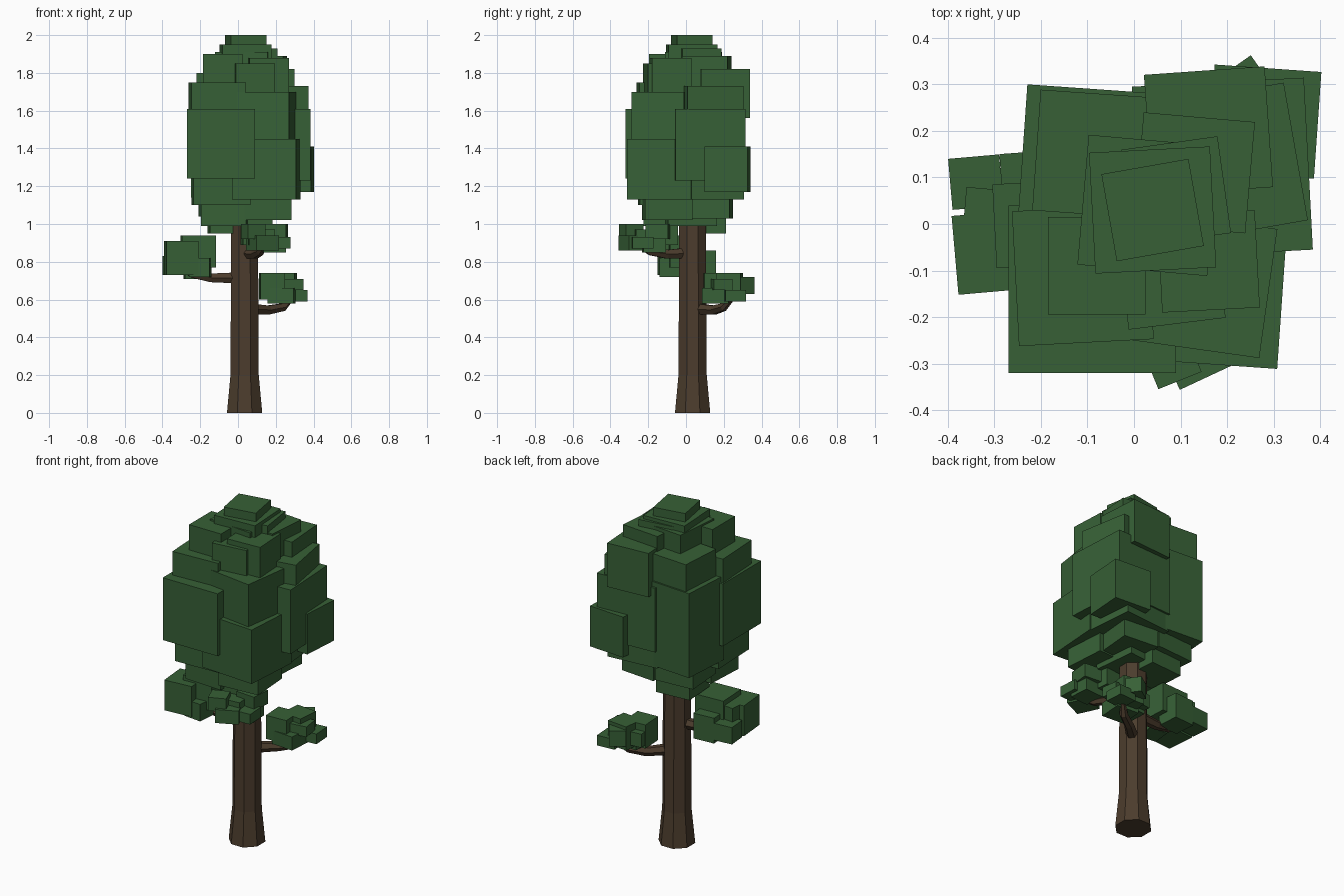
import bpy
import bmesh
from math import radians
from mathutils import Matrix, Vector

default_cube = bpy.data.objects.get("Cube")
if default_cube:
    bpy.data.objects.remove(default_cube, do_unlink=True)


def make_material(name, colour):
    material = bpy.data.materials.new(name)
    material.use_nodes = True
    material.diffuse_color = colour
    shader = material.node_tree.nodes["Principled BSDF"]
    shader.inputs["Base Color"].default_value = colour
    shader.inputs["Roughness"].default_value = 0.9
    return material


LEAF = make_material("leaf green", (0.038, 0.118, 0.037, 1))
BARK = make_material("bark brown", (0.072, 0.046, 0.026, 1))


def finish(mesh_builder, name, material):
    """Turn a bmesh into a flat-shaded object with one material."""
    bmesh.ops.recalc_face_normals(mesh_builder, faces=mesh_builder.faces)
    mesh = bpy.data.meshes.new(name)
    mesh_builder.to_mesh(mesh)
    mesh_builder.free()
    mesh.materials.append(material)
    part = bpy.data.objects.new(name, mesh)
    bpy.context.collection.objects.link(part)


def leaf_blocks(name, blocks):
    """Square blocks in hundredths: x, y, width, bottom, top; turn in degrees."""
    builder = bmesh.new()
    for x, y, width, bottom, top, turn in blocks:
        centre = Vector((x, y, (bottom + top) / 2)) / 100
        size = Vector((width, width, top - bottom)) / 100
        placement = (Matrix.Translation(centre)
                     @ Matrix.Rotation(radians(turn), 4, "Z")
                     @ Matrix.Diagonal(size).to_4x4())
        bmesh.ops.create_cube(builder, size=1, matrix=placement)
    finish(builder, name, LEAF)


def tapered_limb(name, stations, sides):
    """Loft polygon rings along stations of (centre, radius)."""
    builder = bmesh.new()
    centres = [Vector(centre) for centre, radius in stations]
    direction = centres[-1] - centres[0]
    tilt = direction.to_track_quat("Z", "Y").to_matrix().to_4x4()
    spin = Matrix.Rotation(radians(180 / sides), 4, "Z")
    rings = []
    for centre, (_, radius) in zip(centres, stations):
        ring = bmesh.ops.create_circle(
            builder, segments=sides, radius=radius,
            matrix=Matrix.Translation(centre) @ tilt @ spin)
        rings.append(ring["verts"])
    for lower, upper in zip(rings, rings[1:]):
        for i in range(sides):
            j = (i + 1) % sides
            builder.faces.new((lower[i], lower[j], upper[j], upper[i]))
    for end in (rings[0], rings[-1]):
        builder.faces.new(end)
    finish(builder, name, BARK)


# Trunk with a flared foot
tapered_limb("trunk", [
    ((0.035, 0.035, 0), 0.101),
    ((0.035, 0.035, 0.2), 0.081),
    ((0.035, 0.035, 1.1), 0.076),
], 8)

# Three short branches that sag and then rise under their leaves
tapered_limb("right_branch", [
    ((0, 0.03, 0.715), 0.034),
    ((-0.14, 0.02, 0.715), 0.027),
    ((-0.24, 0.01, 0.735), 0.023),
    ((-0.31, 0, 0.77), 0.012),
], 6)
tapered_limb("left_branch", [
    ((0.06, 0.06, 0.55), 0.034),
    ((0.16, 0.15, 0.545), 0.027),
    ((0.24, 0.2, 0.56), 0.023),
    ((0.28, 0.24, 0.6), 0.014),
], 6)
tapered_limb("front_branch", [
    ((0.05, 0, 0.845), 0.034),
    ((0.09, -0.1, 0.84), 0.027),
    ((0.12, -0.19, 0.855), 0.023),
    ((0.14, -0.25, 0.885), 0.014),
], 6)

# Crown, from the top cap down to the underside
leaf_blocks("crown_top", [
    (4, 3, 19, 185, 200, 10),
    (4, 3, 26, 175, 195, 3),
    (3, 4, 28, 172, 191, -5),
    (9, 7, 21, 172, 193, 8),
    (13, 11, 24, 170, 189, -5),
    (-8, -9, 21, 170, 190, 0),
    (16, -8, 21, 168, 188, 3),
    (8, -11, 21, 169, 185, 7),
    (16, 20, 26, 156, 182, 4),
    (-8, 15, 26, 150, 180, -4),
])
leaf_blocks("crown_middle", [
    (4, 3, 40, 115, 172, 0),
    (20, 13, 30, 145, 173, 10),
    (-11, -11, 29, 145, 175, 3),
    (15, -13, 28, 140, 170, -8),
    (-9, -14, 36, 124, 161, 0),
    (19, 12, 37, 123, 161, 3),
    (-9, 14, 30, 114, 164, -4),
    (15, -13, 34, 113, 145, -4),
    (28, 22, 23, 117, 141, -4),
])
leaf_blocks("crown_underside", [
    (-9, -10, 30, 110, 140, 2),
    (16, 14, 31, 113, 142, 5),
    (15, -10, 25, 102, 125, 4),
    (-7, -10, 24, 99, 120, -3),
    (14, 13, 22, 103, 125, -5),
    (-8, 12, 24, 104, 125, 4),
    (4, 2, 26, 99, 115, 6),
    (-5, 10, 21, 95, 112, 4),
])

# Leaf tufts on the branches
leaf_blocks("right_tuft", [
    (-21, 0, 18, 77, 94, 3),
    (-30, -6, 17, 73, 91, 5),
    (-34, 9, 11, 73, 83, 5),
    (-31, 2, 11, 75, 91, -5),
    (-22, 9, 13, 71, 86, 4),
    (-20, -8, 11, 72, 82, -6),
])
leaf_blocks("left_tuft", [
    (18, 16, 13, 60, 74, 3),
    (24, 23, 13, 60, 74, -6),
    (29, 19, 10, 65, 71, 8),
    (31, 26, 11, 59, 65, 4),
    (24, 30, 9, 63, 72, 35),
    (23, 16, 14, 58, 66, -4),
    (16, 22, 9, 62, 70, 6),
])
leaf_blocks("front_tuft", [
    (8, -29, 10, 92, 100, 22),
    (12, -20, 14, 89, 97, 4),
    (20, -15, 12, 92, 100, -5),
    (22, -23, 11, 87, 93, 3),
    (9, -12, 14, 89, 100, 6),
    (13, -27, 13, 86, 94, 25),
    (19, -17, 12, 85, 92, 4),
])
